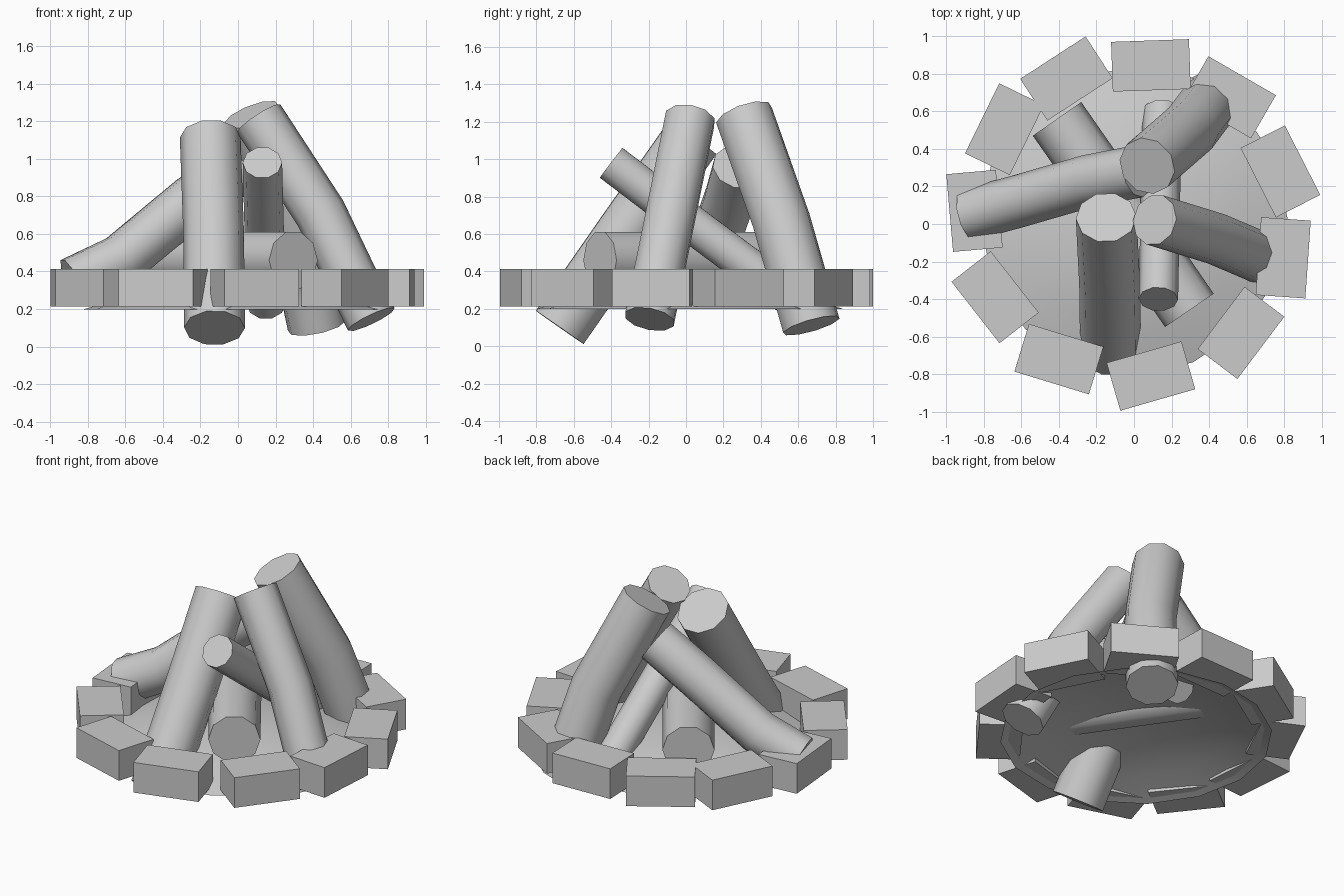
import bpy, bmesh, math
from mathutils import Vector

if "Cube" in bpy.data.objects:
    bpy.data.objects.remove(bpy.data.objects["Cube"])

SIDES = 10


def add_object(name, bm, smooth):
    bmesh.ops.recalc_face_normals(bm, faces=bm.faces)
    mesh = bpy.data.meshes.new(name)
    bm.to_mesh(mesh)
    bm.free()
    ob = bpy.data.objects.new(name, mesh)
    bpy.context.collection.objects.link(ob)
    if smooth:
        bpy.ops.object.select_all(action='DESELECT')
        ob.select_set(True)
        bpy.context.view_layer.objects.active = ob
        bpy.ops.object.shade_smooth_by_angle(angle=math.radians(45))
    return ob


def bridge(bm, a, b):
    for i in range(len(a)):
        j = (i + 1) % len(a)
        bm.faces.new((a[i], a[j], b[j], b[i]))


def log(name, radius, points):
    """Slightly bent round log through a few axis points, with flat cut ends."""
    pts = [Vector(p) for p in points]
    axis = (pts[-1] - pts[0]).normalized()
    base = axis.to_track_quat('Z', 'Y')
    bm = bmesh.new()
    rings = []
    for i, p in enumerate(pts):
        tangent = (pts[min(i + 1, len(pts) - 1)] - pts[max(i - 1, 0)]).normalized()
        q = axis.rotation_difference(tangent) @ base
        ring = []
        for k in range(SIDES):
            a = math.tau * k / SIDES
            ring.append(bm.verts.new(p + q @ Vector((math.cos(a), math.sin(a), 0)) * radius))
        rings.append(ring)
    for a, b in zip(rings, rings[1:]):
        bridge(bm, a, b)
    bm.faces.new(rings[0])
    bm.faces.new(rings[-1])
    add_object(name, bm, True)


# Ring of rectangular stones: centre x, centre y, rotation in degrees
stones = [(0.09, 0.845, 2), (0.51, 0.675, -30), (0.78, 0.28, -63), (0.795, -0.18, -94),
          (0.57, -0.58, 53), (0.09, -0.81, 16), (-0.40, -0.72, -17), (-0.74, -0.39, -52),
          (-0.85, 0.07, -85), (-0.69, 0.505, 64), (-0.36, 0.775, 33)]
for n, (x, y, angle) in enumerate(stones, 1):
    bm = bmesh.new()
    bmesh.ops.create_cube(bm, size=1)
    bmesh.ops.scale(bm, vec=(0.415, 0.265, 0.2), verts=bm.verts)
    stone = add_object(f"stone_{n}", bm, False)
    stone.location = (x, y, 0.313)
    stone.rotation_euler.z = math.radians(angle)

# Shallow ash mound, open underneath
bm = bmesh.new()
top = bm.verts.new((0, 0.02, 0.35))
previous = None
for r in (0.2, 0.4, 0.6, 0.82):
    ring = [bm.verts.new((r * math.cos(math.tau * k / 16),
                          0.02 + r * math.sin(math.tau * k / 16),
                          0.35 - 0.225 * r * r)) for k in range(16)]
    if previous:
        bridge(bm, previous, ring)
    else:
        for k in range(16):
            bm.faces.new((top, ring[k], ring[(k + 1) % 16]))
    previous = ring
add_object("ash_mound", bm, True)

# Leaning and lying logs
log("front_log", 0.162, [(-0.125, -0.675, 0.10), (-0.13, -0.32, 0.61), (-0.148, 0.035, 1.115)])
log("back_log", 0.158, [(0.42, 0.67, 0.11), (0.30, 0.51, 0.67), (0.07, 0.31, 1.235)])
log("right_log", 0.138, [(0.71, -0.195, 0.145), (0.44, -0.08, 0.71), (0.11, 0.022, 1.215)])
log("left_log", 0.14, [(-0.88, 0.05, 0.34), (-0.62, 0.12, 0.465), (-0.24, 0.23, 0.78), (0.02, 0.28, 0.96)])
log("small_log", 0.105, [(0.15, 0.60, 0.23), (0.14, 0.10, 0.60), (0.13, -0.40, 0.98)])
log("lying_log", 0.157, [(0.295, -0.46, 0.46), (-0.055, 0.05, 0.46), (-0.41, 0.56, 0.46)])
